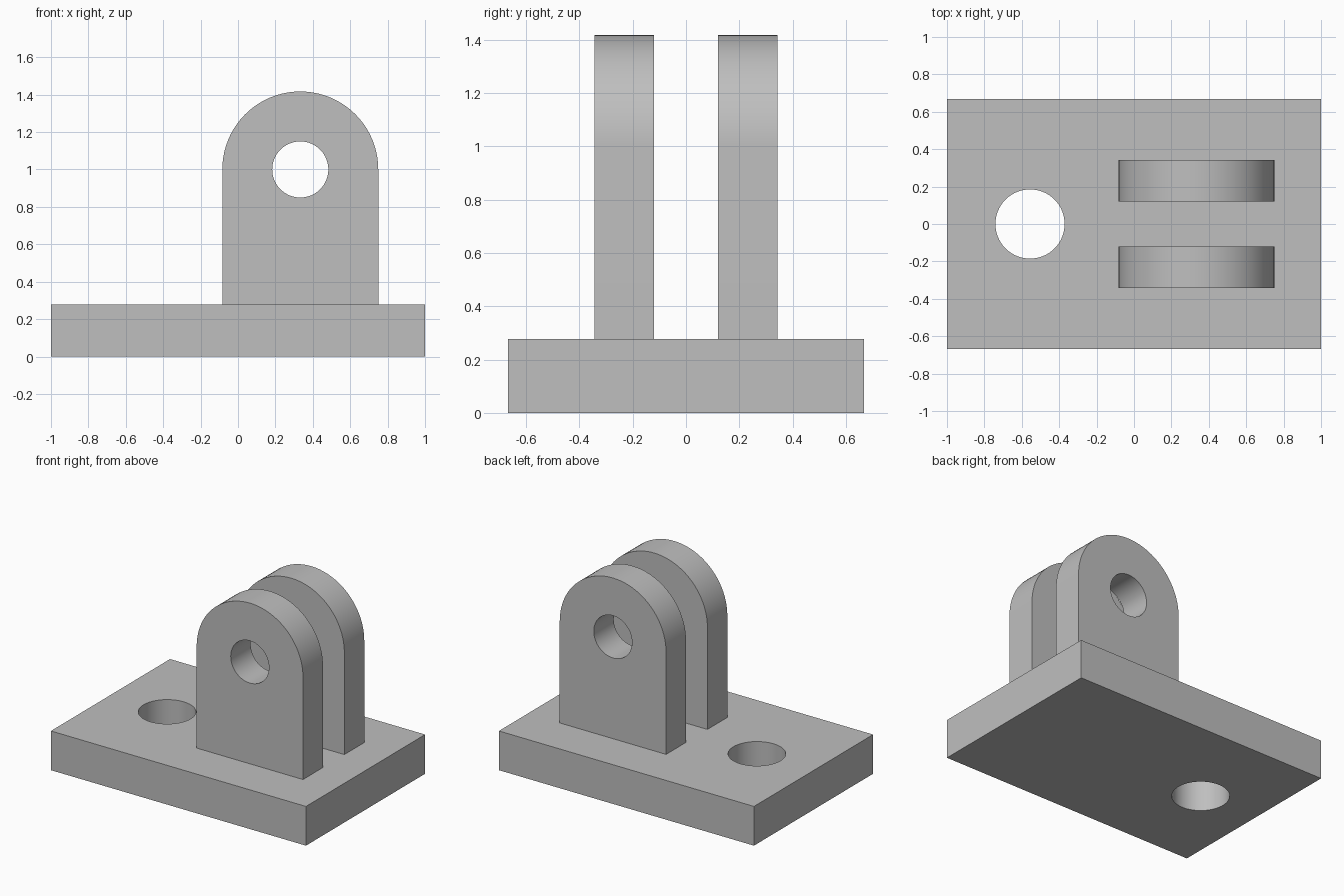
import bpy
import bmesh
from math import pi, cos, sin, radians

cube = bpy.data.objects.get("Cube")
if cube:
    bpy.data.objects.remove(cube, do_unlink=True)

BASE_X, BASE_Y, BASE_H = 1.0, 0.667, 0.278
LUG_X, LUG_R, PIN_Z = 0.333, 0.417, 1.0
LUG_INNER, LUG_OUTER = 0.12, 0.343
ARC_STEPS = 40

grey = bpy.data.materials.new("plain_grey")
grey.use_nodes = True
colour = (0.52, 0.52, 0.52, 1)
grey.diffuse_color = colour
grey.node_tree.nodes["Principled BSDF"].inputs["Base Color"].default_value = colour


def extruded(name, points, offset):
    """Extrude a closed outline along the offset vector."""
    bm = bmesh.new()
    face = bm.faces.new([bm.verts.new(p) for p in points])
    result = bmesh.ops.extrude_face_region(bm, geom=[face])
    moved = [v for v in result["geom"] if isinstance(v, bmesh.types.BMVert)]
    bmesh.ops.translate(bm, verts=moved, vec=offset)
    bmesh.ops.recalc_face_normals(bm, faces=bm.faces)
    mesh = bpy.data.meshes.new(name)
    bm.to_mesh(mesh)
    bm.free()
    obj = bpy.data.objects.new(name, mesh)
    bpy.context.collection.objects.link(obj)
    mesh.materials.append(grey)
    return obj


def drill(obj, radius, location, rotation):
    """Cut a round through hole and smooth the curved walls."""
    bpy.ops.mesh.primitive_cylinder_add(vertices=64, radius=radius, depth=2,
                                        location=location, rotation=rotation)
    cutter = bpy.context.object
    cutter.hide_render = True
    cutter.data.materials.append(grey)
    mod = obj.modifiers.new("hole", "BOOLEAN")
    mod.operation, mod.solver, mod.object = "DIFFERENCE", "EXACT", cutter
    bpy.ops.object.select_all(action="DESELECT")
    obj.select_set(True)
    bpy.context.view_layer.objects.active = obj
    bpy.ops.object.modifier_apply(modifier=mod.name)
    bpy.data.objects.remove(cutter, do_unlink=True)
    bpy.ops.object.shade_smooth_by_angle(angle=radians(30))


# Base plate with its mounting hole
corners = [(-BASE_X, -BASE_Y, 0), (BASE_X, -BASE_Y, 0),
           (BASE_X, BASE_Y, 0), (-BASE_X, BASE_Y, 0)]
base = extruded("base_plate", corners, (0, 0, BASE_H))
drill(base, 0.185, (-0.556, 0, 0), (0, 0, 0))

# Pair of round-topped lugs with a shared pin hole
for name, y in (("front_lug", -LUG_OUTER), ("back_lug", LUG_INNER)):
    outline = [(LUG_X - LUG_R, y, BASE_H), (LUG_X + LUG_R, y, BASE_H)]
    for i in range(ARC_STEPS + 1):
        a = pi * i / ARC_STEPS
        outline.append((LUG_X + LUG_R * cos(a), y, PIN_Z + LUG_R * sin(a)))
    lug = extruded(name, outline, (0, LUG_OUTER - LUG_INNER, 0))
    drill(lug, 0.15, (LUG_X, 0, PIN_Z), (pi / 2, 0, 0))
